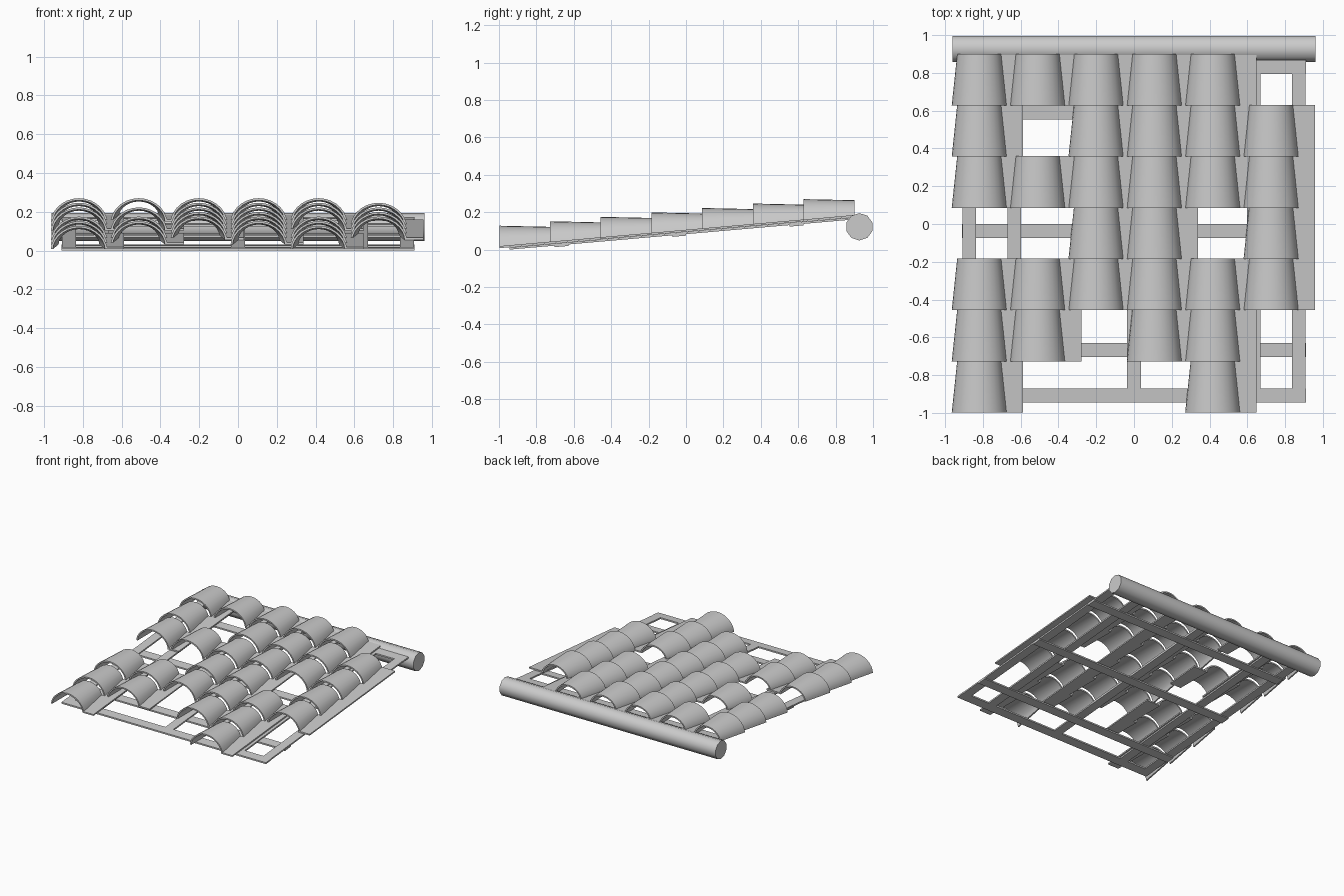
import bpy, bmesh, math
from mathutils import Vector

if "Cube" in bpy.data.objects:
    bpy.data.objects.remove(bpy.data.objects["Cube"])

SLOPE = 0.0875                     # rise of the roof per unit of y
PITCH_X, PITCH_Y = 0.309, 0.271
X0, Y0 = -0.82, -0.998             # first column centre, front edge of first row
T = 0.011                          # tile thickness


def roof_z(y):
    return SLOPE * (y + 0.945)     # underside of the timber frame


def add_object(name, bm, smooth=None):
    bmesh.ops.recalc_face_normals(bm, faces=bm.faces)
    me = bpy.data.meshes.new(name)
    bm.to_mesh(me)
    bm.free()
    ob = bpy.data.objects.new(name, me)
    bpy.context.collection.objects.link(ob)
    if smooth:
        bpy.context.view_layer.objects.active = ob
        ob.select_set(True)
        bpy.ops.object.shade_smooth_by_angle(angle=math.radians(smooth))
        ob.select_set(False)
    return ob


def batten(name, x1, x2, y1, y2, drop=0.0, thick=0.012):
    # flat timber lying in the sloped roof plane
    bm = bmesh.new()
    bmesh.ops.create_cube(bm, size=1)
    for v in bm.verts:
        x = x1 if v.co.x < 0 else x2
        y = y1 if v.co.y < 0 else y2
        v.co = Vector((x, y, roof_z(y) - drop + (thick if v.co.z > 0 else 0)))
    add_object(name, bm)


# Timber frame: five rafters and five cross battens
for i, x in enumerate((-0.872, -0.635, 0, 0.635, 0.872)):
    batten(f"rafter_{i + 1}", x - 0.036, x + 0.036, -0.945, 0.868)
for i, y in enumerate((-0.908, -0.666, -0.036, 0.591, 0.831)):
    inner = i in (1, 2, 3)
    batten(f"cross_batten_{i + 1}", -0.91, 0.91, y - 0.037, y + 0.037,
           drop=0.008 if inner else 0)


def section(w, h, n=14):
    # outer and inner lines of an arch with a flat flange on its right
    outer, inner = [], []
    for i in range(n + 1):
        a = math.pi * (1 - i / n)
        c, s = math.cos(a), max(0, math.sin(a)) ** 1.1
        outer.append((w * c, h * s))
        inner.append(((w - T) * c, (h - T) * s))
    outer[-1] = (w, T)
    outer.append((0.232, T))
    inner.append((0.232, 0))
    return outer, inner


def tile(name, cx, y):
    bm = bmesh.new()
    rings = []
    for yy, w, h in ((y, 0.145, 0.12), (y + 0.273, 0.116, 0.09)):
        z = roof_z(yy) + 0.0125
        rings.append([[bm.verts.new((cx + px, yy, z + pz)) for px, pz in line]
                      for line in section(w, h)])
    (fo, fi), (bo, bi) = rings
    for i in range(len(fo) - 1):
        for p, q in ((fo, bo), (bi, fi), (fi, fo), (bo, bi)):
            bm.faces.new((p[i], p[i + 1], q[i + 1], q[i]))
    for i in (0, -1):
        bm.faces.new((fo[i], bo[i], bi[i], fi[i]))
    add_object(name, bm, 40)


# Roof tiles, front row first; dots are missing tiles
ROWS = ("#...#.", "##.##.", "######", "..##.#", "######", "#.####", "#####.")
for r, row in enumerate(ROWS):
    for c, mark in enumerate(row):
        if mark == "#":
            tile(f"tile_row{r + 1}_col{c + 1}", X0 + c * PITCH_X, Y0 + r * PITCH_Y)

# Ridge pole along the top edge
bm = bmesh.new()
bmesh.ops.create_cone(bm, cap_ends=True, segments=10, radius1=0.073, radius2=0.073, depth=1.922)
for v in bm.verts:
    x, y, z = v.co
    v.co = (z, 0.927 + x, 0.122 + y)
add_object("ridge_pole", bm, 40)
